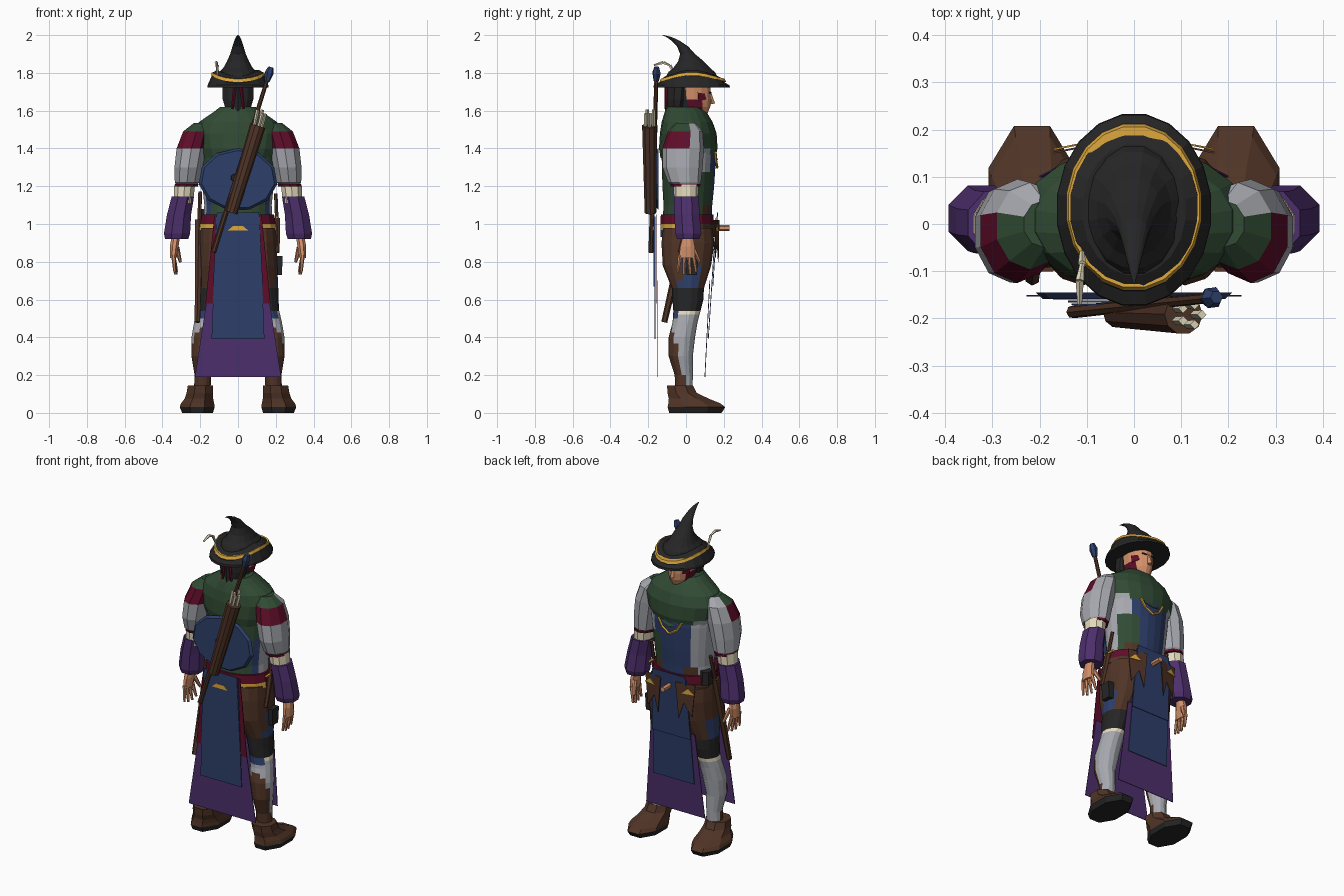
import bpy, bmesh, math
from mathutils import Vector

cube = bpy.data.objects.get("Cube")
if cube:
    bpy.data.objects.remove(cube)

# Flat colours, given as sRGB bytes and stored as linear values
PALETTE = {
    "black": (37, 37, 37), "green": (49, 75, 52), "grey": (166, 168, 174),
    "crimson": (94, 13, 40), "blue": (45, 62, 106), "purple": (77, 47, 108),
    "brown": (80, 52, 38), "gold": (222, 168, 60), "skin": (210, 144, 106),
    "cream": (228, 218, 188),
}
NAMES = list(PALETTE)
MATS = []
for name, rgb in PALETTE.items():
    colour = tuple((c / 255 / 12.92) if c < 11 else ((c / 255 + 0.055) / 1.055) ** 2.4 for c in rgb) + (1,)
    mat = bpy.data.materials.new(name)
    mat.use_nodes = True
    mat.diffuse_color = colour
    shader = mat.node_tree.nodes["Principled BSDF"]
    shader.inputs["Base Color"].default_value = colour
    shader.inputs["Roughness"].default_value = 0.9
    MATS.append(mat)


def finish(name, bm, paint):
    """Turn a bmesh into an object; paint is a colour name or a rule (centre, normal) -> name."""
    bmesh.ops.recalc_face_normals(bm, faces=bm.faces)
    rule = paint if callable(paint) else (lambda c, n: paint)
    used = []
    for f in bm.faces:
        key = rule(f.calc_center_median(), f.normal)
        if key not in used:
            used.append(key)
        f.material_index = used.index(key)
    mesh = bpy.data.meshes.new(name)
    bm.to_mesh(mesh)
    bm.free()
    for key in used:
        mesh.materials.append(MATS[NAMES.index(key)])
    obj = bpy.data.objects.new(name, mesh)
    bpy.context.collection.objects.link(obj)
    return obj


def loft(name, rings, paint, sides=12, side=1, steps=1):
    """Stack elliptical rings (z, centre x, centre y, radius x, radius y)."""
    dense = []
    for a, b in zip(rings, rings[1:]):
        dense += [[p + (q - p) * i / steps for p, q in zip(a, b)] for i in range(steps)]
    dense.append(rings[-1])
    bm = bmesh.new()
    loops = []
    for z, cx, cy, rx, ry in dense:
        angles = [math.tau * (i + 0.5) / sides for i in range(sides)]
        loops.append([bm.verts.new((side * (cx + rx * math.cos(a)), cy + ry * math.sin(a), z)) for a in angles])
    for low, high in zip(loops, loops[1:]):
        for i in range(sides):
            j = (i + 1) % sides
            bm.faces.new((low[i], low[j], high[j], high[i]))
    bm.faces.new(loops[0])
    bm.faces.new(loops[-1])
    return finish(name, bm, paint)


def rod(name, start, end, r1, r2, paint, sides=8):
    """Tapered cylinder between two points."""
    a, b = Vector(start), Vector(end)
    bm = bmesh.new()
    bmesh.ops.create_cone(bm, cap_ends=True, segments=sides, radius1=r1, radius2=r2, depth=(b - a).length)
    spin = (b - a).to_track_quat("Z", "Y").to_matrix()
    bmesh.ops.rotate(bm, verts=bm.verts, matrix=spin)
    bmesh.ops.translate(bm, verts=bm.verts, vec=(a + b) / 2)
    return finish(name, bm, paint)


def plate(name, outline, depth, paint):
    """Thin cloth plate from an (x, z) outline; depth(x, z) gives its y."""
    bm = bmesh.new()
    bm.faces.new([bm.verts.new((x, depth(x, z), z)) for x, z in outline])
    mod = finish(name, bm, paint).modifiers.new("thickness", "SOLIDIFY")
    mod.thickness = 0.004
    mod.offset = 0


def tapered(top, bottom, z_top, z_bottom):
    return [(-top, z_top), (top, z_top), (bottom, z_bottom), (-bottom, z_bottom)]


def saddle(obj):
    """Lift the sides and dip the front and back of the hat brim."""
    for v in obj.data.vertices:
        a = math.atan2(v.co.y - .03, v.co.x)
        v.co.z += .018 * math.cos(2 * a) * min(1, max(0, v.co.z - 1.735) / .03)


# Hat: wide brim, wavy gold band and a crown bent backwards
saddle(loft("hat_brim", [(1.722, 0, .03, .165, .205), (1.735, 0, .03, .163, .203), (1.765, 0, .032, .142, .176),
                         (1.785, 0, .034, .136, .168), (1.8, 0, .03, .11, .14)], "black", 20))
saddle(loft("hat_band", [(1.77, 0, .036, .145, .178), (1.786, 0, .036, .14, .172)], "gold", 20))
loft("hat_crown", [(1.77, 0, .03, .115, .145), (1.805, 0, .03, .1, .125), (1.825, 0, .03, .08, .1),
                   (1.86, 0, .027, .06, .07), (1.9, 0, .008, .042, .04), (1.94, 0, -.018, .03, .03),
                   (1.97, 0, -.055, .02, .022), (1.99, 0, -.09, .011, .014), (2, 0, -.122, .003, .004)], "black", 16)
quill = [(-.11, -.06, 1.79), (-.11, -.085, 1.84), (-.115, -.12, 1.855), (-.115, -.17, 1.84)]
for i, (a, b) in enumerate(zip(quill, quill[1:])):
    rod("feather", a, b, .005 + .004 * (i == 2), .009 - .004 * (i == 2), "cream", 5)


# Head, beard, hair and braids
def face_rule(c, n):
    if c.y < 0:
        return "black"
    return "crimson" if c.y < .08 and c.z < 1.665 and abs(c.x) > .02 else "skin"


loft("head", [(1.55, 0, .0, .06, .065), (1.585, 0, .045, .045, .07), (1.62, 0, .034, .066, .096),
              (1.66, 0, .024, .074, .11), (1.74, 0, .018, .078, .112)], face_rule, 16, steps=2)
rod("nose", (0, .138, 1.635), (0, .126, 1.7), .016, .006, "skin", 4)
loft("hair", [(1.57, 0, -.06, .03, .03), (1.61, 0, -.05, .07, .05), (1.66, 0, -.045, .085, .06),
              (1.74, 0, -.04, .085, .065)], "black", 10)
rod("ponytail", (0, -.1, 1.56), (0, -.085, 1.72), .012, .028, "black", 6)
for s in (-1, 1):
    rod("braid", (s * .03, -.108, 1.61), (s * .015, -.105, 1.74), .007, .01, "crimson", 5)
    plate("brow", [(s * .015, 1.69), (s * .045, 1.692), (s * .045, 1.7), (s * .015, 1.698)],
          lambda x, z: .136 - abs(x) * .25, "black")
    plate("eyelid", [(s * .05, 1.66), (s * .072, 1.65), (s * .074, 1.695), (s * .055, 1.69)],
          lambda x, z: .2 - abs(x) * 1.85, "crimson")


# Torso under the mantle
def torso_rule(c, n):
    if c.y > .05:
        if c.z < 1.12 and .05 < abs(c.x) < .15:
            return "brown"
        if c.z < 1.3 and .07 < c.x < .17:
            return "green"
        if c.z < 1.25 and -.09 < c.x < -.05:
            return "brown"
        return "blue" if abs(c.x) < .12 else "grey"
    if c.y < -.05:
        return "green" if c.z > 1.3 or abs(c.x) < .14 else "blue"
    return "grey"


loft("torso", [(1.0, 0, .005, .185, .13), (1.1, 0, .01, .18, .13), (1.2, 0, .012, .19, .138),
               (1.35, 0, .015, .205, .145), (1.47, 0, .015, .215, .14)], torso_rule, 24, steps=2)
loft("mantle", [(1.35, 0, .01, .2, .145), (1.4, 0, .012, .222, .155), (1.48, 0, .012, .24, .15),
                (1.54, 0, .006, .21, .135), (1.59, 0, -.002, .135, .112), (1.62, 0, -.012, .095, .09)],
     lambda c, n: "grey" if abs(c.x) > .15 and c.z < 1.38 and c.y > .06 else "green", 18)
plate("mantle_point", [(-.13, 1.42), (.13, 1.42), (.05, 1.36), (0, 1.34), (-.05, 1.36)],
      lambda x, z: .168 - abs(x) * .3, "green")
chain = [(-.08, 1.38), (-.05, 1.33), (0, 1.3), (.05, 1.33), (.08, 1.38)]
for a, b in zip(chain, chain[1:]):
    rod("chest_trim", (a[0], .165 - abs(a[0]) * .12, a[1]), (b[0], .165 - abs(b[0]) * .12, b[1]), .007, .007, "gold", 5)

# Belt and hips
loft("hips", [(.86, 0, .01, .19, .13), (.95, 0, .01, .2, .138), (1.02, 0, .008, .19, .136)], "brown", 16)
loft("belt_sash", [(1.0, 0, .006, .203, .145), (1.05, 0, .006, .195, .142)], "crimson", 16)
loft("belt_band", [(.968, 0, .008, .208, .146), (1.0, 0, .008, .205, .146)],
     lambda c, n: "gold" if c.y < -.02 else "brown", 16)
loft("belt_lining", [(.93, 0, .008, .206, .145), (.968, 0, .008, .206, .145)],
     lambda c, n: "blue" if c.y < -.02 else "brown", 16)
rod("belt_handle", (0, .13, .98), (0, .23, .98), .016, .016, "skin", 6)


# Legs, boots, arms and hands, one for each side
def leg_rule(c, n):
    if c.z > .66:
        return "blue" if .68 < c.z < .8 and -.03 < c.y < .06 and n.x * c.x > 0 else "brown"
    if c.z > .54:
        return "black"
    if c.z > .5:
        return "blue" if n.y < -.5 else "cream" if c.z > .52 else "grey"
    return "brown" if c.y < (.15 - c.z) * .25 and c.z < .44 else "grey"


def sleeve_rule(c, n):
    if c.z > 1.5:
        return "grey" if n.y > .2 else "green"
    return "crimson" if c.z > 1.4 and c.y < .035 else "grey"


for s in (-1, 1):
    loft("leg", [(.98, .105, .01, .098, .13), (.9, .108, .01, .1, .14), (.78, .118, .005, .092, .128),
                 (.66, .14, .01, .075, .085), (.6, .148, .01, .068, .082), (.54, .155, .005, .065, .072),
                 (.48, .168, -.005, .066, .066), (.4, .18, -.022, .068, .07), (.3, .19, -.028, .058, .064),
                 (.2, .186, -.012, .045, .048), (.1, .19, -.01, .045, .045)], leg_rule, 14, s, 3)
    loft("boot", [(0, .214, .05, .088, .15), (.03, .216, .055, .1, .165), (.05, .214, .045, .095, .15),
                  (.075, .207, .015, .082, .115), (.105, .202, -.02, .076, .084), (.145, .199, -.032, .072, .074)],
         lambda c, n: "black" if c.z < .025 else "brown", 8, s)
    loft("sleeve", [(1.535, .19, 0, .045, .05), (1.49, .22, -.004, .074, .092), (1.4, .247, -.015, .082, .11),
                    (1.3, .262, -.018, .078, .106), (1.22, .27, -.008, .068, .087), (1.2, .275, 0, .05, .062)],
         sleeve_rule, 10, s)
    loft("sleeve_hem", [(1.212, .272, -.004, .066, .08), (1.198, .274, -.003, .064, .078)], "crimson", 10, s)
    loft("cuff", [(1.21, .282, 0, .058, .068), (1.11, .29, 0, .054, .062)], "cream", 10, s)
    loft("bracer", [(1.145, .292, .002, .064, .072), (1.05, .312, .005, .069, .072),
                    (.95, .323, .012, .075, .075), (.92, .325, .012, .066, .064)], "purple", 8, s)
    # Hand with spread fingers
    loft("palm", [(.93, .33, .01, .024, .03), (.88, .338, .008, .025, .042), (.82, .342, .005, .018, .046)],
         "skin", 8, s)
    for i in range(4):
        y = -.032 + .024 * i
        rod("finger", (s * .342, y, .835), (s * (.335 - .004 * i), y * 1.35, .745 - .012 * (i in (1, 2))),
            .012, .007, "skin", 6)
    rod("thumb", (s * .325, .035, .875), (s * .305, .072, .8), .015, .008, "skin", 6)
    # Torn cloth on the front of the hips
    plate("hip_flap", [(s * .05, 1.02), (s * .17, 1.02), (s * .15, .82), (s * .1, .9), (s * .07, .8)],
          lambda x, z: .185 - abs(x) * .2, "brown")
    plate("hip_badge", [(s * .13, .995), (s * .17, .96), (s * .09, .96)], lambda x, z: .192 - abs(x) * .2, "gold")


# Hanging cloth panels, back and front
def back(offset):
    return lambda x, z: -.152 - offset


def front(offset):
    return lambda x, z: .1 + offset + max(0, z - .3) * .065


for label, depth, hem in (("back", back, .228), ("front", front, .2)):
    plate(label + "_long_panel", tapered(.15, hem, .7, .19), depth(0), "purple")
    plate(label + "_blue_panel", tapered(.115, .14, 1.04, .39), depth(.012), "blue")
    plate(label + "_upper_panel", tapered(.112, .132, 1.06, .67), depth(.018), "blue")
plate("back_crimson_panel", tapered(.125, .172, 1.05, .58), back(.006), "crimson")
plate("back_badge", [(-.055, .965), (.055, .965), (.025, .99), (-.025, .99)], back(.023), "gold")

# Round shield, quiver with arrows, and staff on the back
bm = bmesh.new()
bmesh.ops.create_cone(bm, cap_ends=True, segments=11, radius1=.21, radius2=.195, depth=.014)
for v in bm.verts:
    v.co = (v.co.x, -.152 - v.co.z, 1.235 + v.co.y * .79)
finish("shield", bm, "blue")
rod("shield_boss", (-.02, -.155, 1.245), (-.02, -.166, 1.245), .022, .018, "black", 6)
rod("quiver", (-.035, -.188, 1.06), (.105, -.192, 1.52), .032, .042, "brown", 10)
for i in range(5):
    a = math.tau * i / 5
    x, y = .022 * math.cos(a), .022 * math.sin(a)
    rod("arrow", (.1 + x, -.192 + y, 1.5), (.122 + x, -.192 + y, 1.585 + .02 * (i % 2)), .008, .01, "cream", 4)
rod("staff", (-.13, -.186, .85), (.157, -.157, 1.77), .014, .011, "brown", 7)
rod("staff_gem", (.153, -.158, 1.755), (.165, -.156, 1.8), .014, .024, "blue", 6)
rod("staff_gem_tip", (.165, -.156, 1.8), (.175, -.155, 1.83), .024, .014, "blue", 6)

# Gear at the waist
rod("scabbard", (-.215, -.115, .48), (-.205, .01, 1.02), .016, .024, "brown", 6)
rod("sword_grip", (-.205, .01, 1.02), (-.2, .045, 1.17), .011, .011, "brown", 6)
rod("dagger_sheath", (.21, -.03, .85), (.205, .02, 1.03), .012, .018, "brown", 6)
rod("dagger_guard", (.205, -.02, 1.035), (.205, .065, 1.035), .008, .008, "gold", 5)
rod("dagger_grip", (.205, .02, 1.03), (.2, .05, 1.16), .01, .01, "brown", 6)
loft("thigh_pouch", [(.73, .215, .03, .025, .04), (.83, .215, .03, .03, .045)], "black", 4)
loft("belt_pouch", [(1.0, -.18, .06, .035, .04), (1.08, -.18, .06, .03, .035)], "black", 6)
